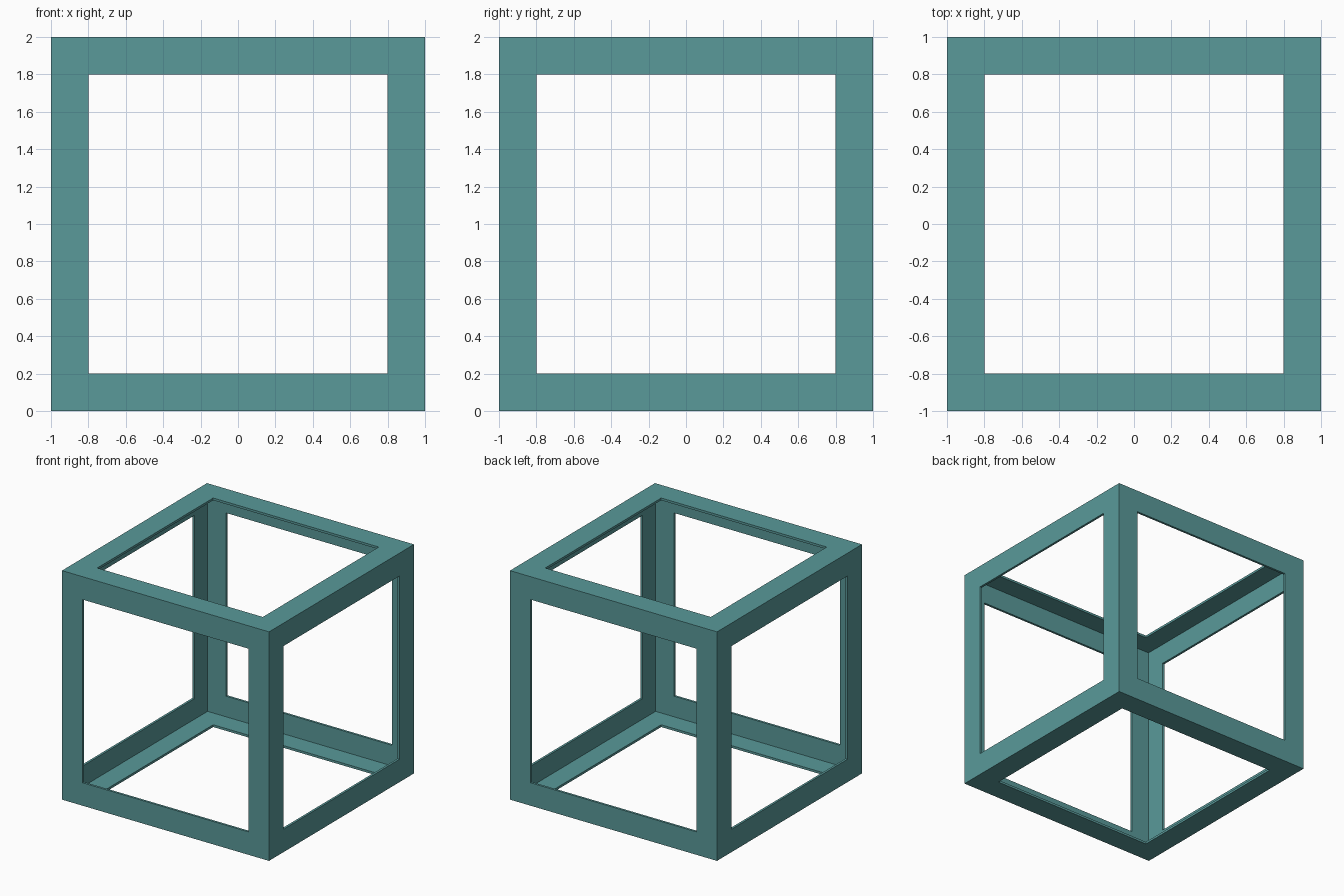
import bpy, bmesh
from mathutils import Matrix

if "Cube" in bpy.data.objects:
    bpy.data.objects.remove(bpy.data.objects["Cube"])

SIZE, BORDER, WALL = 2.0, 0.2, 0.02

# Cube with a square window opened in every face
bm = bmesh.new()
bmesh.ops.create_cube(bm, size=SIZE, matrix=Matrix.Translation((0, 0, SIZE / 2)))
windows = list(bm.faces)
bmesh.ops.inset_individual(bm, faces=windows, thickness=BORDER, use_even_offset=True)
bmesh.ops.delete(bm, geom=windows, context='FACES')

mesh = bpy.data.meshes.new("cube_frame")
bm.to_mesh(mesh)
bm.free()
frame = bpy.data.objects.new("cube_frame", mesh)
bpy.context.collection.objects.link(frame)

# Thin sheet walls, grown inwards
solid = frame.modifiers.new("wall", 'SOLIDIFY')
solid.thickness = WALL
solid.offset = -1
solid.use_even_offset = True

# Teal finish
teal = bpy.data.materials.new("teal")
teal.diffuse_color = (0.1, 0.32, 0.32, 1)
teal.use_nodes = True
teal.node_tree.nodes["Principled BSDF"].inputs["Base Color"].default_value = teal.diffuse_color
mesh.materials.append(teal)
